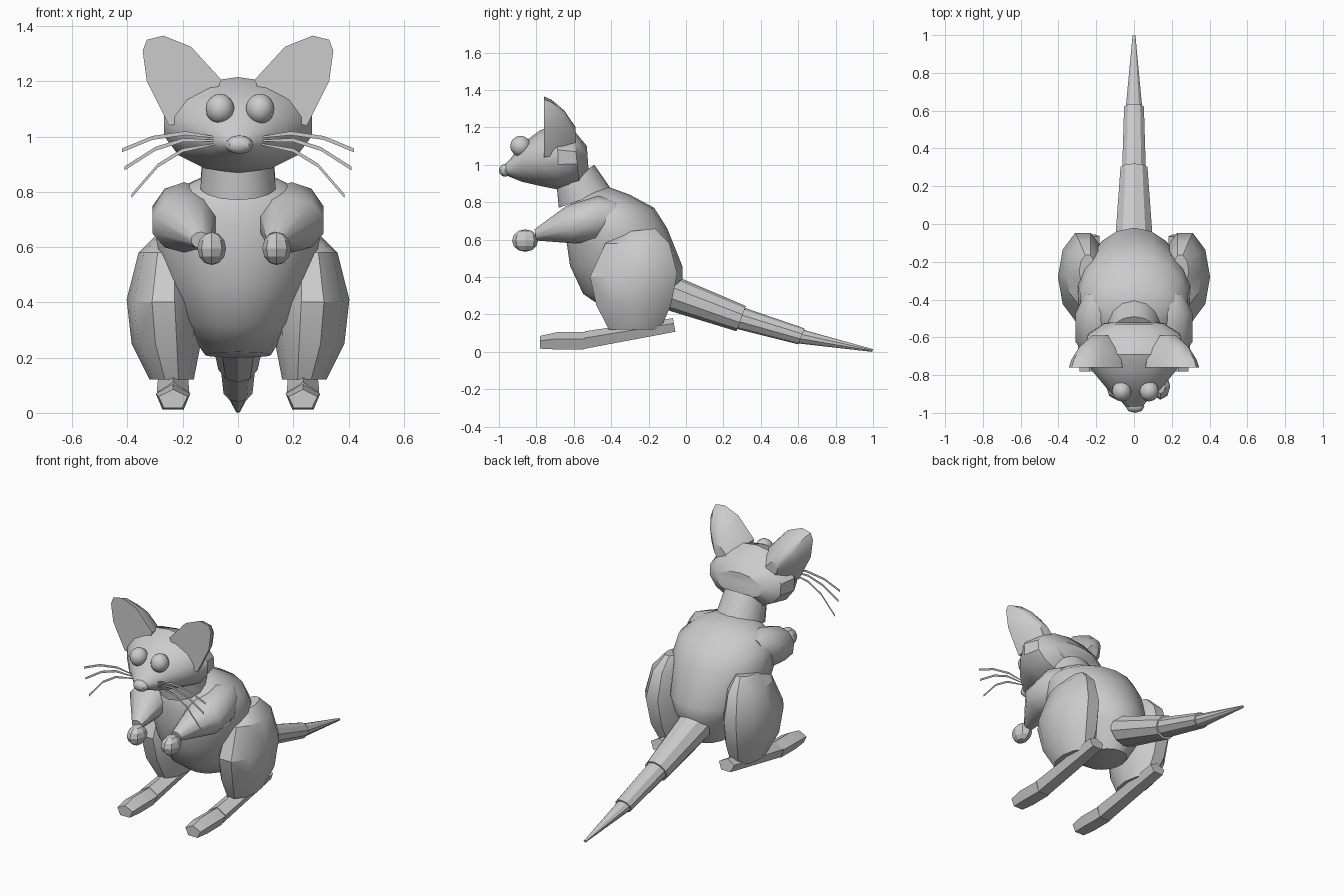
import bpy, bmesh, math
from mathutils import Vector

if "Cube" in bpy.data.objects:
    bpy.data.objects.remove(bpy.data.objects["Cube"])

grey = bpy.data.materials.new("light grey")
grey.use_nodes = True
grey.diffuse_color = (0.6, 0.6, 0.6, 1)
grey.node_tree.nodes["Principled BSDF"].inputs["Base Color"].default_value = (0.6, 0.6, 0.6, 1)


def finish(name, bm, angle=30):
    bmesh.ops.recalc_face_normals(bm, faces=bm.faces)
    mesh = bpy.data.meshes.new(name)
    bm.to_mesh(mesh)
    bm.free()
    mesh.materials.append(grey)
    obj = bpy.data.objects.new(name, mesh)
    bpy.context.collection.objects.link(obj)
    bpy.ops.object.select_all(action="DESELECT")
    obj.select_set(True)
    bpy.context.view_layer.objects.active = obj
    bpy.ops.object.shade_smooth_by_angle(angle=math.radians(angle))
    return obj


def skin(bm, rings):
    """Bridge rings of points with quads and cap both ends."""
    loops = [[bm.verts.new(p) for p in ring] for ring in rings]
    n = len(loops[0])
    for a, b in zip(loops, loops[1:]):
        for i in range(n):
            j = (i + 1) % n
            bm.faces.new((a[i], a[j], b[j], b[i]))
    bm.faces.new(loops[0])
    bm.faces.new(loops[-1])


def loft(name, sections, sides, angle=30, side=1, turn=0.0):
    """Each section: centre x, half width, and two opposite side-profile points."""
    rings = []
    for x, half, (y1, z1), (y2, z2) in sections:
        centre = Vector((x, (y1 + y2) / 2, (z1 + z2) / 2))
        arm = Vector((x, y1, z1)) - centre
        ring = []
        for i in range(sides):
            t = math.tau * (i + turn) / sides
            p = centre + arm * math.cos(t) + Vector((half * math.sin(t), 0, 0))
            ring.append((p.x * side, p.y, p.z))
        rings.append(ring)
    bm = bmesh.new()
    skin(bm, rings)
    return finish(name, bm, angle)


def ball(name, centre, radii, u=12, v=8, angle=40):
    bm = bmesh.new()
    bmesh.ops.create_uvsphere(bm, u_segments=u, v_segments=v, radius=1)
    bmesh.ops.scale(bm, vec=radii, verts=bm.verts)
    bmesh.ops.translate(bm, vec=centre, verts=bm.verts)
    return finish(name, bm, angle)


# Torso, from the rump up to the shoulders
loft("body", [
    (0, 0.12, (-0.42, 0.22), (-0.12, 0.20)),
    (0, 0.21, (-0.55, 0.31), (-0.02, 0.38)),
    (0, 0.265, (-0.62, 0.46), (-0.02, 0.46)),
    (0, 0.30, (-0.64, 0.60), (-0.10, 0.66)),
    (0, 0.29, (-0.64, 0.69), (-0.17, 0.77)),
    (0, 0.23, (-0.63, 0.76), (-0.30, 0.84)),
    (0, 0.13, (-0.61, 0.81), (-0.41, 0.88)),
], 18, 50)

loft("neck", [
    (0, 0.14, (-0.68, 0.77), (-0.40, 0.87)),
    (0, 0.13, (-0.69, 0.87), (-0.49, 1.00)),
], 14)

# Head, from the muzzle to the back of the skull
loft("head", [
    (0, 0.03, (-0.98, 0.99), (-0.98, 0.95)),
    (0, 0.07, (-0.94, 1.03), (-0.94, 0.935)),
    (0, 0.14, (-0.88, 1.11), (-0.88, 0.91)),
    (0, 0.225, (-0.78, 1.185), (-0.78, 0.887)),
    (0, 0.275, (-0.69, 1.215), (-0.68, 0.867)),
    (0, 0.25, (-0.60, 1.185), (-0.57, 0.89)),
    (0, 0.16, (-0.53, 1.10), (-0.52, 0.96)),
], 14, 35)
ball("nose", (0.005, -0.967, 0.97), (0.05, 0.033, 0.034), 8, 6)
ball("right_eye", (-0.065, -0.885, 1.10), (0.052, 0.055, 0.055))
ball("left_eye", (0.08, -0.885, 1.10), (0.052, 0.055, 0.055))

# Tail in three stepped segments
loft("tail_base", [
    (0, 0.105, (-0.09, 0.42), (-0.09, 0.22)),
    (0, 0.075, (0.32, 0.245), (0.27, 0.11)),
], 10)
loft("tail_middle", [
    (0, 0.066, (0.30, 0.24), (0.26, 0.125)),
    (0, 0.055, (0.635, 0.125), (0.60, 0.04)),
], 10)
loft("tail_tip", [
    (0, 0.046, (0.62, 0.12), (0.60, 0.045)),
    (0, 0.008, (1.0, 0.014), (0.995, 0.0)),
], 10)


def ear(name, side):
    outline = [(0.06, 1.205), (0.17, 1.325), (0.27, 1.365), (0.33, 1.35),
               (0.345, 1.31), (0.33, 1.20), (0.25, 1.04), (0.12, 1.06)]
    rings = []
    for y, s in ((-0.76, 1), (-0.72, 0.93), (-0.65, 0.68), (-0.59, 0.3)):
        rings.append([(side * (0.17 + (x - 0.17) * s), y, 1.13 + (z - 1.13) * s)
                      for x, z in outline])
    bm = bmesh.new()
    skin(bm, rings)
    return finish(name, bm, 35)


def whisker(name, path, side):
    bm = bmesh.new()
    last = None
    for k, (x, z) in enumerate(path):
        w = 0.003 if k == 0 else 0.007
        pair = [bm.verts.new((side * x, -0.92, z + d)) for d in (w, -w)]
        if last:
            bm.faces.new((last[0], last[1], pair[1], pair[0]))
        last = pair
    return finish(name, bm)


whisker_paths = {
    "upper": [(0.08, 0.997), (0.19, 1.012), (0.31, 0.995), (0.42, 0.95)],
    "middle": [(0.08, 0.985), (0.20, 0.987), (0.30, 0.955), (0.41, 0.885)],
    "lower": [(0.08, 0.973), (0.20, 0.95), (0.29, 0.895), (0.385, 0.785)],
}

# Paired parts
for label, s in (("left", 1), ("right", -1)):
    ear(label + "_ear", s)
    for row, path in whisker_paths.items():
        whisker(f"{label}_{row}_whisker", path, s)

    loft(label + "_arm", [
        (0.19, 0.08, (-0.37, 0.81), (-0.40, 0.64)),
        (0.195, 0.12, (-0.47, 0.835), (-0.48, 0.585)),
        (0.195, 0.12, (-0.64, 0.78), (-0.60, 0.58)),
        (0.135, 0.035, (-0.81, 0.655), (-0.80, 0.595)),
    ], 10, 40, s)
    hand_x = 0.14 if s > 0 else -0.095
    ball(label + "_hand", (hand_x, -0.86, 0.595), (0.052, 0.07, 0.06), 8, 6, 25)

    loft(label + "_thigh", [
        (0.245, 0.045, (-0.34, 0.64), (-0.16, 0.66)),
        (0.26, 0.10, (-0.44, 0.58), (-0.08, 0.58)),
        (0.27, 0.133, (-0.525, 0.40), (-0.035, 0.42)),
        (0.26, 0.125, (-0.49, 0.25), (-0.07, 0.25)),
        (0.24, 0.08, (-0.42, 0.12), (-0.13, 0.12)),
    ], 10, 30, s, 0.5)

    loft(label + "_foot", [
        (0.235, 0.055, (-0.07, 0.18), (-0.055, 0.10)),
        (0.235, 0.062, (-0.54, 0.11), (-0.55, 0.005)),
    ], 5, 20, s)
    loft(label + "_toes", [
        (0.235, 0.064, (-0.54, 0.105), (-0.55, 0.003)),
        (0.235, 0.066, (-0.69, 0.105), (-0.69, 0.003)),
        (0.235, 0.055, (-0.78, 0.085), (-0.78, 0.01)),
    ], 5, 20, s)
